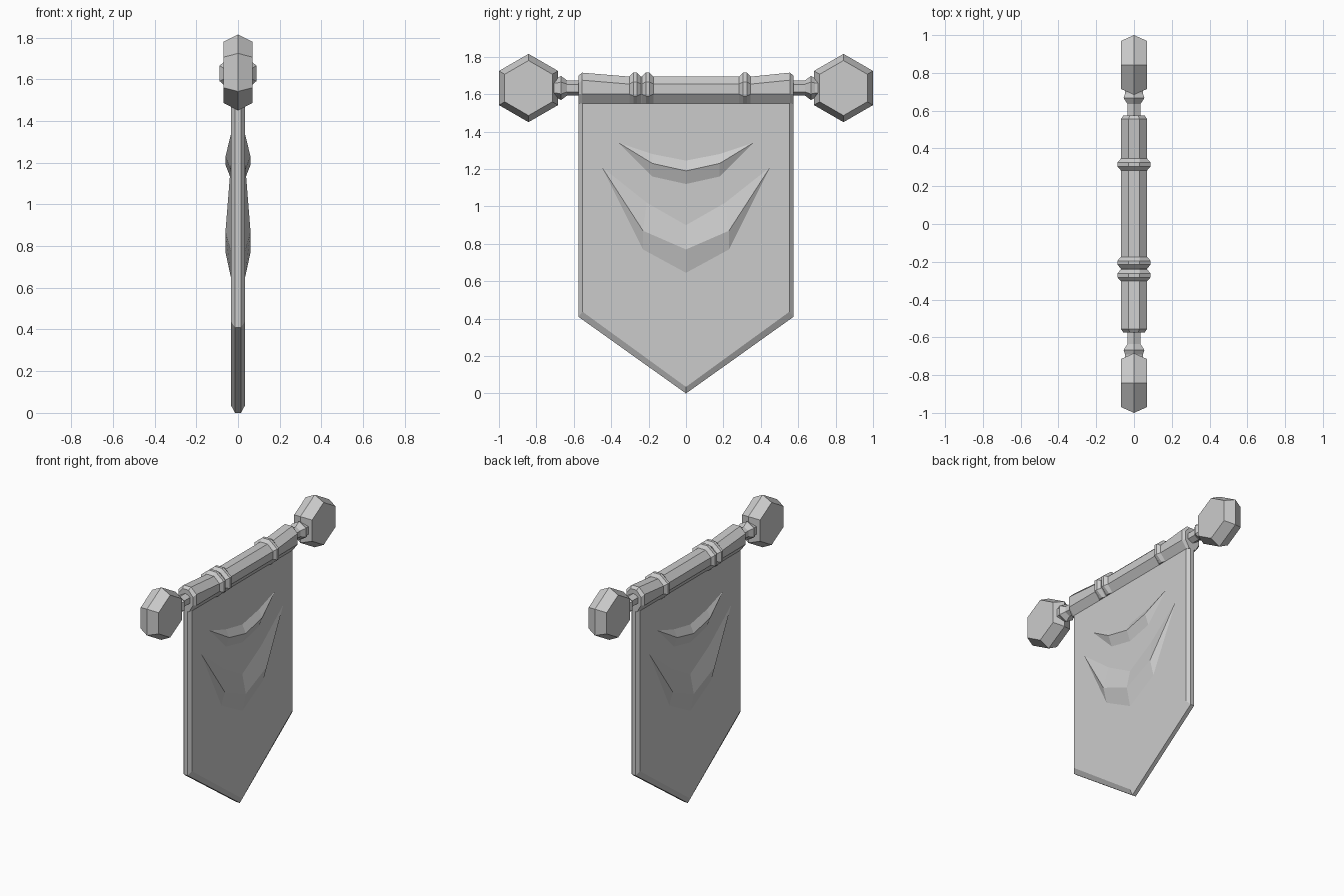
import bpy, bmesh, math

if "Cube" in bpy.data.objects:
    bpy.data.objects.remove(bpy.data.objects["Cube"])

ROD_Z = 1.633


def make(name, verts, faces, mirror=(False, False)):
    me = bpy.data.meshes.new(name)
    me.from_pydata(verts, [], faces)
    bm = bmesh.new()
    bm.from_mesh(me)
    bmesh.ops.recalc_face_normals(bm, faces=bm.faces)
    bm.to_mesh(me)
    bm.free()
    ob = bpy.data.objects.new(name, me)
    bpy.context.collection.objects.link(ob)
    if any(mirror):
        m = ob.modifiers.new("Mirror", 'MIRROR')
        m.use_axis = (mirror[0], mirror[1], False)
        m.use_mirror_merge = False
    return ob


def loft(name, rings, mirror=(False, False)):
    # Joins equal-length loops into a closed, capped solid
    n = len(rings[0])
    faces = [(k * n + i, k * n + (i + 1) % n, (k + 1) * n + (i + 1) % n, (k + 1) * n + i)
             for k in range(len(rings) - 1) for i in range(n)]
    faces += [tuple(range(n))[::-1], tuple(range((len(rings) - 1) * n, len(rings) * n))]
    return make(name, [v for r in rings for v in r], faces, mirror)


# Cloth: pointed panel with bevelled rim
def panel(x, w, shoulder, tip):
    return [(x, -w, 1.62), (x, -w, shoulder), (x, 0, tip), (x, w, shoulder), (x, w, 1.62)]


outer = (0.575, 0.41, 0.0)
inner = (0.553, 0.437, 0.035)
loft("cloth", [panel(-0.033, *inner), panel(-0.014, *outer),
               panel(0.014, *outer), panel(0.033, *inner)])


# Sleeve: faceted tube round the rod, pinched by raised bands
def sleeve_ring(y, top, s=0.0, k=1.0):
    half = [(0.028 * k, top + s), (0.07 * k + s, top - 0.04 + s * 0.5),
            (0.07 * k + s, 1.60 - s * 0.5), (0.033 * k + s * 0.5, 1.55)]
    return [(x, y, z) for x, z in half] + [(-x, y, z) for x, z in half[::-1]]


rings = [sleeve_ring(-0.575, 1.70, k=0.8), sleeve_ring(-0.555, 1.715)]
for c in (-0.272, -0.205, 0.315):
    rings += [sleeve_ring(c - 0.031, 1.694), sleeve_ring(c - 0.010, 1.697, 0.018),
              sleeve_ring(c + 0.010, 1.697, 0.018), sleeve_ring(c + 0.031, 1.694)]
rings += [sleeve_ring(0.555, 1.715), sleeve_ring(0.575, 1.70, k=0.8)]
loft("sleeve", rings)


# Rod with a collar at each end
def rod_ring(y, r):
    return [(r * math.sin(i * math.pi / 3), y, ROD_Z + r * math.cos(i * math.pi / 3))
            for i in range(6)]


half = [(0.60, 0.04), (0.635, 0.04), (0.668, 0.064), (0.69, 0.054), (0.72, 0.054)]
loft("rod", [rod_ring(-y, r) for y, r in half[::-1]] + [rod_ring(y, r) for y, r in half])


# Finials: hexagonal discs with a ridge round the middle
def hexagon(x, r):
    return [(x, 0.842 + r * math.sin(i * math.pi / 3), ROD_Z + r * math.cos(i * math.pi / 3))
            for i in range(6)]


loft("finial", [hexagon(-0.069, 0.147), hexagon(0, 0.1825), hexagon(0.069, 0.147)], (False, True))


# Folds: sagging drapes on both faces of the cloth
def fold(name, tip, upper, ridge, lower):
    b, h = 0.033, 0.06
    verts = [(b, -tip[0], tip[1]), (b, tip[0], tip[1])]
    for row, x in ((upper, b), (ridge, h), (lower, b)):
        (y, z), mid = row
        verts += [(x, -y, z), (x, 0, mid), (x, y, z)]
    faces = []
    for a in (2, 5):
        faces += [(0, a, a + 3), (a, a + 1, a + 4, a + 3),
                  (a + 1, a + 2, a + 5, a + 4), (a + 2, 1, a + 5)]
    ob = make(name, verts, faces, (True, False))
    return ob


fold("upper_fold", (0.36, 1.34), ((0.18, 1.28), 1.245), ((0.18, 1.23), 1.19), ((0.18, 1.16), 1.12))
fold("lower_fold", (0.45, 1.21), ((0.21, 1.02), 0.90), ((0.23, 0.87), 0.77), ((0.23, 0.77), 0.645))
